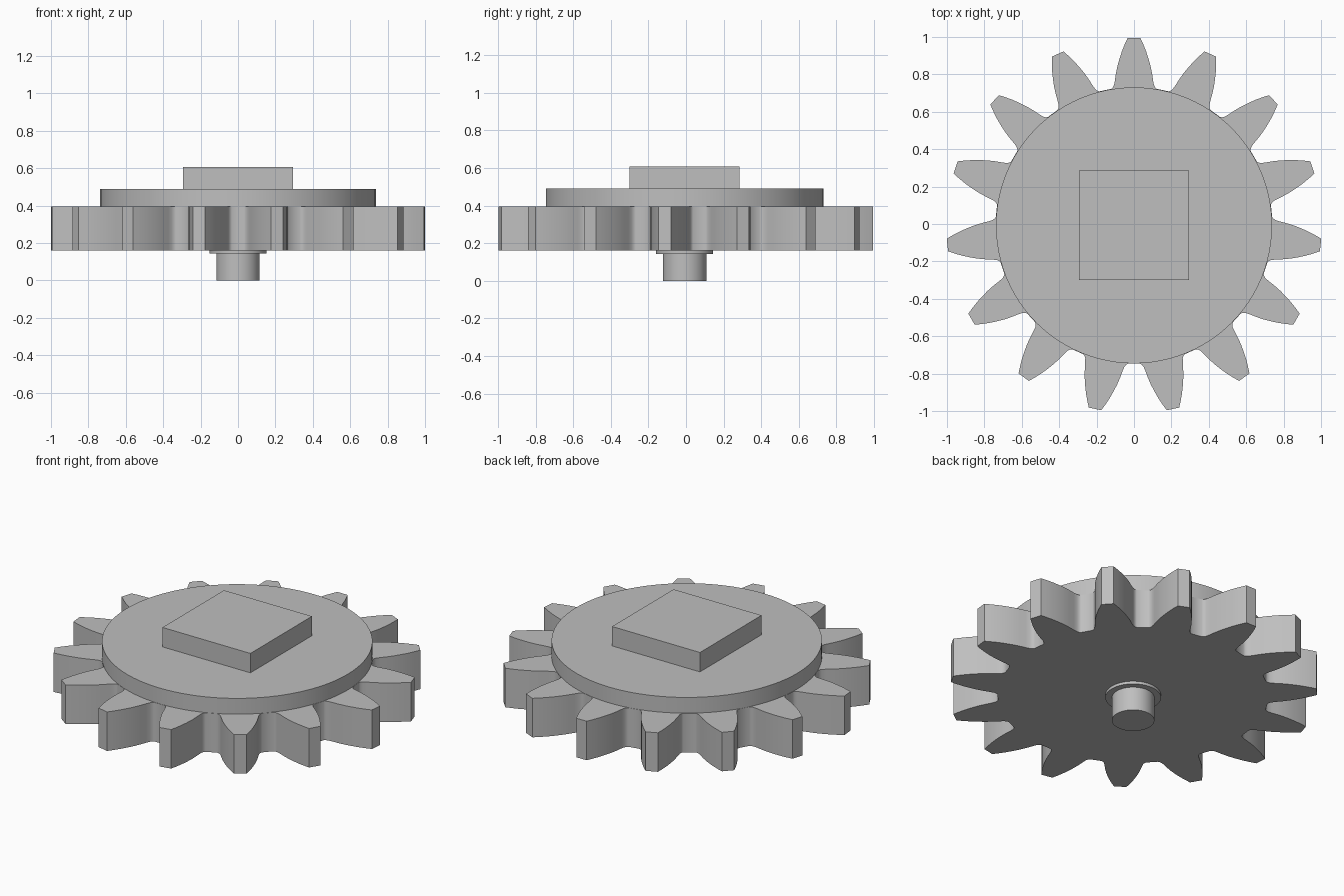
import bpy, bmesh, math
from mathutils import Matrix

if "Cube" in bpy.data.objects:
    bpy.data.objects.remove(bpy.data.objects["Cube"], do_unlink=True)

CENTRE_Y = -0.0075
TEETH = 15

grey = bpy.data.materials.new("light_grey")
grey.use_nodes = True
colour = (0.52, 0.52, 0.52, 1)
grey.diffuse_color = colour
grey.node_tree.nodes["Principled BSDF"].inputs["Base Color"].default_value = colour


def prism(name, outline, bottom, top, smooth=True):
    """Extrude a flat outline of (x, y) points between two heights."""
    bm = bmesh.new()
    face = bm.faces.new([bm.verts.new((x, y + CENTRE_Y, bottom)) for x, y in outline])
    side = bmesh.ops.extrude_face_region(bm, geom=[face])
    verts = [v for v in side["geom"] if isinstance(v, bmesh.types.BMVert)]
    bmesh.ops.translate(bm, verts=verts, vec=(0, 0, top - bottom))
    bmesh.ops.recalc_face_normals(bm, faces=bm.faces)
    mesh = bpy.data.meshes.new(name)
    bm.to_mesh(mesh)
    bm.free()
    mesh.materials.append(grey)
    obj = bpy.data.objects.new(name, mesh)
    bpy.context.collection.objects.link(obj)
    if smooth:
        bpy.ops.object.select_all(action="DESELECT")
        obj.select_set(True)
        bpy.context.view_layer.objects.active = obj
        bpy.ops.object.shade_smooth_by_angle(angle=math.radians(30))
    return obj


def circle(radius, count):
    return [(radius * math.cos(math.tau * i / count), radius * math.sin(math.tau * i / count))
            for i in range(count)]


# Half a tooth as (distance from the axis, half width), root to tip
flank = [(0.73, 0.122), (0.737, 0.114), (0.75, 0.107), (0.775, 0.102), (0.81, 0.097),
         (0.85, 0.089), (0.89, 0.078), (0.93, 0.065), (0.97, 0.049), (1.003, 0.034)]
tooth = [(w, r) for r, w in flank] + [(-w, r) for r, w in reversed(flank)]

# Toothed wheel: the tooth outline repeated around the axis
outline = []
for i in range(TEETH):
    turn = Matrix.Rotation(math.tau * i / TEETH, 2)
    for x, y in tooth:
        outline.append((turn[0][0] * x + turn[0][1] * y, turn[1][0] * x + turn[1][1] * y))
prism("toothed_wheel", outline, 0.16, 0.395)

# Raised disc and square boss on top
prism("top_disc", circle(0.738, 96), 0.395, 0.49)
h = 0.293
prism("square_boss", [(-h, -h), (h, -h), (h, h), (-h, h)], 0.49, 0.607, smooth=False)

# Shaft and its thin collar underneath
prism("shaft_collar", circle(0.152, 48), 0.143, 0.16)
prism("shaft", circle(0.116, 48), 0, 0.16)
